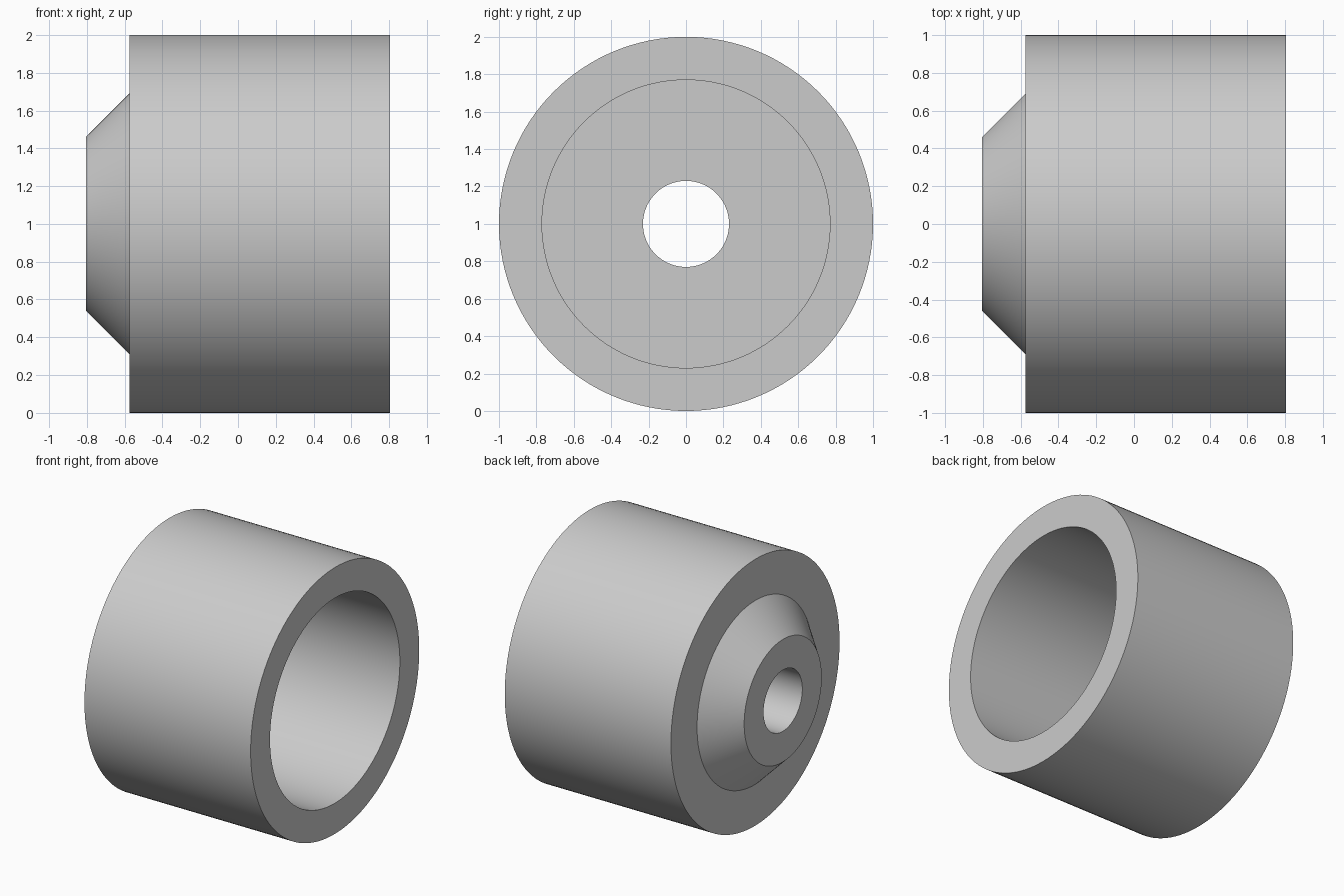
import bpy, bmesh, math
from mathutils import Vector

cube = bpy.data.objects.get("Cube")
if cube:
    bpy.data.objects.remove(cube, do_unlink=True)

OUTER, BORE, HOLE = 1.0, 0.77, 0.23
BACK, SHOULDER, FLOOR, RIM = -0.805, -0.575, -0.345, 0.805
SEGMENTS = 128

# Plain grey material
grey = bpy.data.materials.new("plain_grey")
grey.use_nodes = True
colour = (0.6, 0.6, 0.6, 1)
grey.diffuse_color = colour
grey.node_tree.nodes["Principled BSDF"].inputs["Base Color"].default_value = colour

# Closed wall section as (x, radius): cup, bevelled boss and through hole
section = [(RIM, BORE), (RIM, OUTER), (SHOULDER, OUTER), (SHOULDER, 0.69),
           (BACK, 0.46), (BACK, HOLE), (FLOOR, HOLE), (FLOOR, BORE)]

# Revolve the section around the x axis
bm = bmesh.new()
verts = [bm.verts.new((x, 0, r)) for x, r in section]
edges = [bm.edges.new((v, verts[(i + 1) % len(verts)])) for i, v in enumerate(verts)]
bmesh.ops.spin(bm, geom=verts + edges, cent=Vector(), axis=(1, 0, 0),
               angle=math.tau, steps=SEGMENTS, use_duplicate=False)
bmesh.ops.remove_doubles(bm, verts=bm.verts, dist=0.0001)
bmesh.ops.recalc_face_normals(bm, faces=bm.faces)
mesh = bpy.data.meshes.new("flanged_cup")
bm.to_mesh(mesh)
bm.free()
mesh.materials.append(grey)

cup = bpy.data.objects.new("bored_cup", mesh)
cup.location.z = OUTER
bpy.context.collection.objects.link(cup)

# Smooth round walls, crisp rims
bpy.ops.object.select_all(action='DESELECT')
cup.select_set(True)
bpy.context.view_layer.objects.active = cup
bpy.ops.object.shade_smooth_by_angle(angle=math.radians(30))
